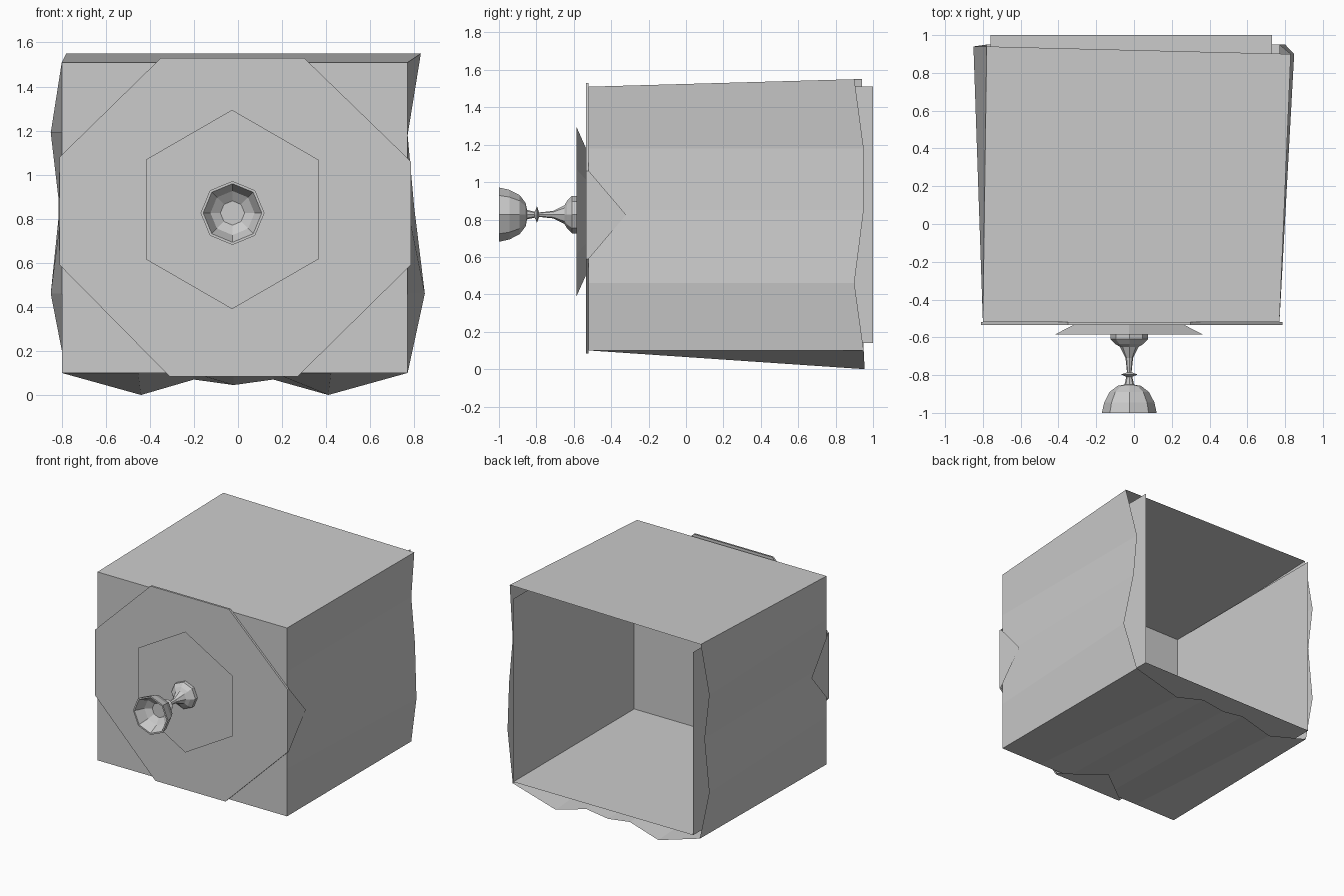
import bpy, math

if "Cube" in bpy.data.objects:
    bpy.data.objects.remove(bpy.data.objects["Cube"])

CX, CZ = -0.02, 0.825   # drawer centre line


def mesh(name, verts, faces):
    me = bpy.data.meshes.new(name)
    me.from_pydata(verts, [], faces)
    me.update()
    ob = bpy.data.objects.new(name, me)
    bpy.context.collection.objects.link(ob)
    return ob


def panel(name, front, back):
    """Flat-faced strip joining two rows of points."""
    n = len(front)
    return mesh(name, front + back,
                [(i, i + 1, n + i + 1, n + i) for i in range(n - 1)])


def lathe(name, profile, sides, cx, cz):
    """Spin (y, radius) pairs about the y axis, with capped ends."""
    verts = [(cx + r * math.sin(2 * math.pi * i / sides), y,
              cz + r * math.cos(2 * math.pi * i / sides))
             for y, r in profile for i in range(sides)]
    faces = [(j * sides + i, j * sides + (i + 1) % sides,
              (j + 1) * sides + (i + 1) % sides, (j + 1) * sides + i)
             for j in range(len(profile) - 1) for i in range(sides)]
    last = (len(profile) - 1) * sides
    faces += [tuple(range(sides))[::-1], tuple(range(last, last + sides))]
    return mesh(name, verts, faces)


FY, X0, X1, Z0, Z1 = -0.52, -0.80, 0.77, 0.10, 1.51

# Outer shell: straight at the front, splintered wavy edge at the back
right = [(0.83, 0.90, 1.55), (0.77, 0.95, 1.18), (0.80, 0.95, 0.85),
         (0.848, 0.90, 0.46), (0.77, 0.95, 0.10)]
left = [(-0.78, 0.94, 1.55), (-0.85, 0.94, 1.19), (-0.81, 0.94, 0.85),
        (-0.85, 0.94, 0.46), (-0.78, 0.95, 0.10)]
bottom = [(-0.78, 0.95, 0.10), (-0.44, 0.955, 0.0), (-0.20, 0.95, 0.07),
          (-0.02, 0.95, 0.045), (0.16, 0.95, 0.07), (0.41, 0.955, 0.0),
          (0.77, 0.95, 0.10)]
for name, back, x in (("right_side", right, X1), ("left_side", left, X0)):
    panel(name, [(x, FY, min(p[2], Z1)) for p in back], back)
panel("underside", [(max(X0, min(X1, p[0] * 1.03)) if abs(p[0]) < 0.7
                     else (X0 if p[0] < 0 else X1), FY, Z0) for p in bottom], bottom)
panel("top_board", [(X0, FY, Z1), (X1, FY, Z1)], [left[0], right[0]])
mesh("front_board", [(X0, FY, Z0), (X1, FY, Z0), (X1, FY, Z1), (X0, FY, Z1)],
     [(0, 1, 2, 3)])

# Inner drawer tray, open at the top and back
a, b, lo, f, k = -0.76, 0.73, 0.14, -0.43, 1.0
mesh("inner_tray",
     [(x, y, z) for y in (f, k) for x, z in ((a, Z1), (a, lo), (b, lo), (b, Z1))],
     [(0, 1, 5, 4), (1, 2, 6, 5), (2, 3, 7, 6), (0, 3, 2, 1)])

# Eight-sided front plate with pointed tabs wrapping the sides and underside
octagon = [(-0.35, 1.53), (0.30, 1.53), (0.785, 1.06), (0.785, 0.59),
           (0.27, 0.083), (-0.31, 0.083), (-0.81, 0.59), (-0.81, 1.08)]
verts = [(x, y, z) for y in (-0.535, FY) for x, z in octagon]
faces = [tuple(range(8))]
faces += [(i, (i + 1) % 8, 8 + (i + 1) % 8, 8 + i) for i in range(8)]
verts += [(0.785, -0.32, CZ), (-0.815, -0.32, CZ), (CX, -0.30, 0.083)]
faces += [(10, 11, 16), (14, 15, 17), (12, 13, 18)]
mesh("front_plate", verts, faces)

# Six-sided backplate behind the knob
lathe("knob_backplate", [(-0.585, 0.452), (-0.535, 0.34)], 6, -0.027, 0.842)

# Turned knob with a dished face
lathe("knob", [(-0.58, 0.10), (-0.61, 0.10), (-0.635, 0.075), (-0.65, 0.05),
               (-0.71, 0.02), (-0.785, 0.012), (-0.79, 0.025), (-0.797, 0.045),
               (-0.804, 0.025), (-0.81, 0.016), (-0.85, 0.025), (-0.857, 0.062),
               (-0.89, 0.105), (-0.945, 0.133), (-1.0, 0.145), (-1.0, 0.133),
               (-0.93, 0.10), (-0.90, 0.055)], 8, -0.025, 0.826)
